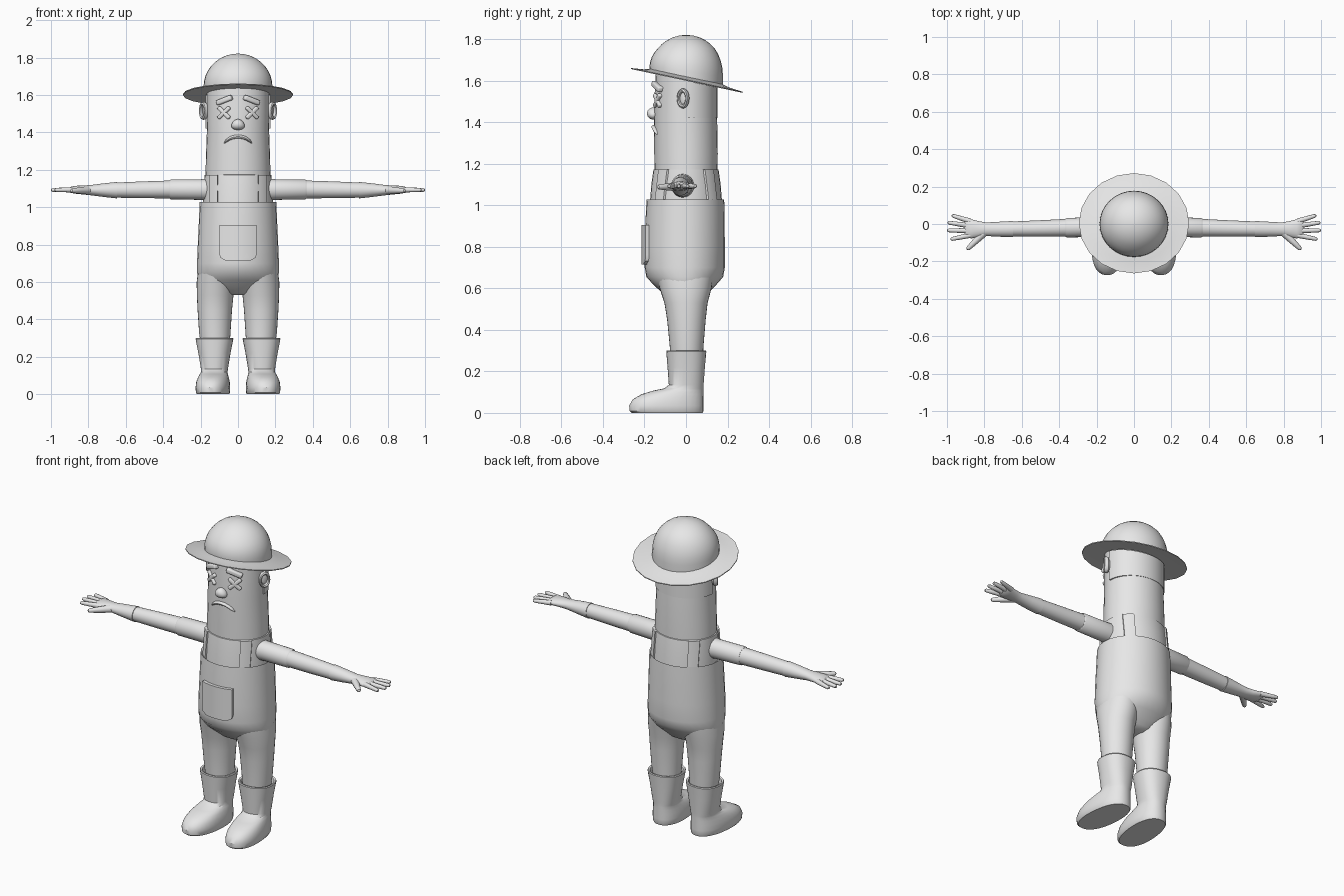
import bpy, bmesh, math
from mathutils import Matrix, Vector

if "Cube" in bpy.data.objects:
    bpy.data.objects.remove(bpy.data.objects["Cube"])

grey = bpy.data.materials.new("grey")
grey.diffuse_color = (0.8, 0.8, 0.8, 1)
grey.use_nodes = True
grey.node_tree.nodes["Principled BSDF"].inputs["Base Color"].default_value = grey.diffuse_color


def finish(name, bm, mirror=False, matrix=None):
    if matrix:
        bm.transform(matrix)
    bmesh.ops.recalc_face_normals(bm, faces=bm.faces)
    me = bpy.data.meshes.new(name)
    bm.to_mesh(me)
    bm.free()
    me.materials.append(grey)
    ob = bpy.data.objects.new(name, me)
    bpy.context.collection.objects.link(ob)
    if mirror:
        ob.modifiers.new("mirror", 'MIRROR').use_mirror_merge = False
    return ob


def power(v, e):
    return math.copysign(abs(v) ** e, v)


def loft(name, rings, segs=32, mirror=False, matrix=None, shape=1.0, caps=True, tilt=None):
    """Skin rings (cx, cy, z, rx, ry); tilt gives a per-ring slope of z over y."""
    bm = bmesh.new()
    loops = []
    for i, (cx, cy, z, rx, ry) in enumerate(rings):
        loop = []
        for k in range(segs):
            a = 2 * math.pi * k / segs
            x = cx + rx * power(math.cos(a), shape)
            y = cy + ry * power(math.sin(a), shape)
            loop.append(bm.verts.new((x, y, z - (tilt[i] * y if tilt else 0))))
        loops.append(loop)
    for a, b in zip(loops, loops[1:]):
        for k in range(segs):
            j = (k + 1) % segs
            bm.faces.new((a[k], a[j], b[j], b[k]))
    if caps:
        bm.faces.new(loops[0])
        bm.faces.new(loops[-1])
    return finish(name, bm, mirror, matrix)


# local x, y, z become world z, y, x (for parts lying along the x axis)
ALONG_X = Matrix(((0, 0, 1, 0), (0, 1, 0, 0), (1, 0, 0, 0), (0, 0, 0, 1)))


def finger(name, p, q, r0, r1):
    p, q = Vector(p), Vector(q)
    d = (q - p).length
    m = Matrix.Translation(p) @ (q - p).to_track_quat('Z', 'Y').to_matrix().to_4x4()
    rings = [(0, 0, 0, r0, r0), (0, 0, d * .5, (r0 + r1) / 2, (r0 + r1) / 2), (0, 0, d - r1, r1, r1),
             (0, 0, d - r1 * .3, r1 * .7, r1 * .7), (0, 0, d, r1 * .15, r1 * .15)]
    loft(name, rings, 12, True, m)


def patch(name, x0, x1, z0, z1, surf, thick, side=-1, corner=0.0, mirror=False, n=12):
    """Plate that follows an elliptical body; corner rounds its lower edge."""
    bm = bmesh.new()
    rows = []
    mid, half = (x0 + x1) / 2, (x1 - x0) / 2
    for i in range(n + 1):
        z = z0 + (z1 - z0) * i / n
        h = half
        if corner and z - z0 < corner:
            h -= corner - math.sqrt(max(0.0, corner ** 2 - (corner - z + z0) ** 2))
        rx, ry, cy = surf(z)
        row = []
        for k in range(n + 1):
            x = mid + h * (2 * k / n - 1)
            row.append(bm.verts.new((x, cy + side * ry * math.sqrt(max(0.0, 1 - (x / rx) ** 2)), z)))
        rows.append(row)
    for a, b in zip(rows, rows[1:]):
        for k in range(n):
            bm.faces.new((a[k], a[k + 1], b[k + 1], b[k]))
    bmesh.ops.recalc_face_normals(bm, faces=bm.faces)
    front = bmesh.ops.extrude_face_region(bm, geom=list(bm.faces))
    for v in [g for g in front['geom'] if isinstance(g, bmesh.types.BMVert)]:
        v.co.y += side * thick
        v.co.x += thick * 0.6 * v.co.x / 0.2
    return finish(name, bm, mirror)


def face_bar(name, x, z, size, roll):
    """Rounded bar laid on the front of the head, mirrored to the other side."""
    y = -0.150 * math.sqrt(1 - (x / 0.167) ** 2)
    yaw = math.atan2(x / 0.167 ** 2, -y / 0.150 ** 2)
    bm = bmesh.new()
    bmesh.ops.create_cube(bm, size=1, matrix=Matrix.Diagonal((*size, 1)))
    bmesh.ops.bevel(bm, geom=list(bm.edges), offset=min(size) * 0.3, segments=3, affect='EDGES', profile=0.5)
    m = Matrix.Translation((x, y, z)) @ Matrix.Rotation(yaw, 4, 'Z') @ Matrix.Rotation(math.radians(roll), 4, 'Y')
    finish(name, bm, True, m)


def ball(name, pos, scale, mirror=False, rot=None, taper=0.0):
    bm = bmesh.new()
    bmesh.ops.create_uvsphere(bm, u_segments=24, v_segments=14, radius=1)
    for v in bm.verts:
        v.co.x *= 1 - taper * v.co.z
    m = Matrix.Translation(pos) @ (rot or Matrix()) @ Matrix.Diagonal((*scale, 1))
    finish(name, bm, mirror, m)


# head, shirt and trouser body
loft("head", [(0, 0, 1.14, .174, .152), (0, 0, 1.25, .172, .153), (0, -.002, 1.42, .166, .152),
              (0, -.003, 1.52, .167, .149), (0, -.002, 1.66, .166, .142)])
loft("shirt", [(0, 0, 1.0, .187, .175), (0, 0, 1.10, .184, .167), (0, 0, 1.172, .179, .157), (0, 0, 1.174, .170, .150)])
loft("trouser_body", [(0, -.003, 1.01, .18, .17), (0, -.003, 1.027, .205, .187), (0, -.004, .95, .208, .190),
                      (0, -.006, .80, .215, .193), (0, -.006, .70, .219, .193), (0, -.006, .655, .219, .185),
                      (0, -.005, .61, .213, .145), (0, -.003, .575, .19, .105), (0, 0, .545, .13, .075),
                      (0, 0, .53, .05, .05)])
loft("trouser_leg", [(.122, .003, .27, .078, .078), (.124, .003, .33, .084, .082), (.124, .002, .45, .092, .093),
                     (.122, 0, .53, .098, .104), (.117, -.002, .60, .104, .125), (.110, -.004, .68, .10, .14)],
     mirror=True)


# overall straps and front pocket
def shirt_surface(z):
    t = (z - 1.02) / 0.155
    return .187 - .008 * t, .174 - .018 * t, 0


for side, label in ((-1, "front_strap"), (1, "back_strap")):
    patch(label, .108, .152, 1.015, 1.172, shirt_surface, .009, side, mirror=True, n=6)
patch("pocket", -.094, .094, .715, .905, lambda z: (.214, .191, -.006), .018, corner=.03)

# boots: foot outline rising into a hollow-topped shaft
toe_out = Matrix.Translation((.126, 0, 0)) @ Matrix.Rotation(math.radians(5), 4, 'Z')


def boot_ring(z, front, back, w):
    return (0, (front + back) / 2, z, w, (back - front) / 2)


loft("boot", [boot_ring(0, -.262, .080, .084), boot_ring(.008, -.272, .084, .089), boot_ring(.035, -.275, .084, .091),
              boot_ring(.065, -.258, .084, .088), boot_ring(.09, -.215, .084, .081), boot_ring(.108, -.155, .084, .074),
              boot_ring(.118, -.105, .084, .070), boot_ring(.135, -.083, .085, .072), boot_ring(.22, -.089, .091, .086),
              boot_ring(.296, -.095, .098, .101), boot_ring(.301, -.092, .095, .098), boot_ring(.298, -.083, .086, .088),
              boot_ring(.27, -.080, .083, .080)],
     mirror=True, matrix=toe_out, shape=.88)

# arms: sleeve, forearm, glove, fingers (rings: z, y, x, half height, half depth)
loft("sleeve", [(1.094, -.015, .10, .062, .060), (1.094, -.016, .20, .055, .053), (1.095, -.02, .36, .053, .052),
                (1.095, -.02, .367, .048, .048)], 24, True, ALONG_X)
loft("forearm", [(1.095, -.02, .34, .048, .048), (1.093, -.024, .50, .045, .044), (1.091, -.027, .66, .040, .040)],
     24, True, ALONG_X)
loft("glove", [(1.091, -.027, .647, .038, .038), (1.091, -.027, .648, .044, .043), (1.091, -.028, .72, .036, .040),
               (1.091, -.028, .79, .027, .036), (1.092, -.028, .83, .024, .043), (1.093, -.026, .87, .021, .051),
               (1.093, -.022, .895, .016, .050), (1.093, -.02, .905, .008, .042)], 24, True, ALONG_X)
for i, (y0, x1, y1) in enumerate(((.015, .975, .046), (-.010, .997, .008), (-.036, 1.0, -.034), (-.060, .982, -.082))):
    finger("finger_%d" % (i + 1), (.875, y0, 1.093), (x1, y1, 1.092), .0145, .010)
finger("thumb", (.80, -.045, 1.09), (.893, -.137, 1.088), .022, .012)

# hair around the back of the head
bm = bmesh.new()
N = 24
grid = []
for z, s, drop in ((1.42, .985, 0), (1.42, 1.035, 0), (1.50, 1.035, 0), (1.60, 1.035, .0326)):
    arc = [math.pi * k / N for k in range(N + 1)]
    grid.append([bm.verts.new((.167 * s * math.cos(a), -.002 + .148 * s * math.sin(a), z - drop * math.sin(a)))
                 for a in arc])
for a, b in zip(grid, grid[1:]):
    for k in range(N):
        bm.faces.new((a[k], a[k + 1], b[k + 1], b[k]))
for k in (0, N):
    inner = bm.verts.new((grid[0][k].co.x, grid[0][k].co.y, 1.60))
    bm.faces.new((grid[0][k], grid[1][k], grid[2][k], grid[3][k], inner))
finish("hair", bm)

# ears: a bowl with a raised rim
ear_turn = Matrix.Rotation(math.radians(-35), 4, 'Z')
ball("ear_bowl", (.172, -.012, 1.515), (.012, .026, .040), True, ear_turn)
bm = bmesh.new()
rim = []
for i in range(24):
    a = 2 * math.pi * i / 24
    ring = []
    for k in range(8):
        b = 2 * math.pi * k / 8
        r = 1 + .27 * math.cos(b)
        ring.append(bm.verts.new((.014 * math.sin(b), .025 * r * math.cos(a), .038 * r * math.sin(a))))
    rim.append(ring)
for i in range(24):
    a, b = rim[i], rim[(i + 1) % 24]
    for k in range(8):
        bm.faces.new((a[k], a[(k + 1) % 8], b[(k + 1) % 8], b[k]))
finish("ear_rim", bm, True, Matrix.Translation((.184, -.014, 1.515)) @ ear_turn)

# face: crossed eyes, brows, nose, frown
for roll in (42, -42):
    face_bar("eye_cross", .074, 1.505, (.088, .026, .021), roll)
face_bar("eyebrow", .072, 1.572, (.092, .036, .028), 20)
ball("nose", (0, -.158, 1.442), (.035, .030, .029), taper=.25)
frown = []
for i in range(17):
    t = i / 8 - 1
    x = .076 * t
    r = .010 * max(.25, 1 - abs(t) ** 12)
    frown.append((1.377 - .034 * abs(t) ** 2.2, -.154 * math.sqrt(1 - (x / .168) ** 2), x, r, r + .003))
loft("mouth", frown, 12, matrix=ALONG_X)

# hat: tilted brim and upright dome
S = .213
loft("hat_brim", [(0, .004, 1.606, .150, .140), (0, .004, 1.600, .295, .268), (0, .004, 1.605, .295, .268),
                  (0, .003, 1.612, .22, .205), (0, .001, 1.622, .176, .172)], 20, tilt=[S] * 5)
dome, slopes = [(0, .001, 1.605, .184, .176), (0, .001, 1.645, .184, .177)], [S, S * .55]
for i in range(1, 10):
    a = math.pi / 2 * i / 9.2
    dome.append((0, .001, 1.645 + .176 * math.sin(a), .184 * math.cos(a), .177 * math.cos(a)))
    slopes.append(S * .5 * max(0, 1 - i / 4))
loft("hat_dome", dome, 32, tilt=slopes)

# smooth shading with crisp edges
for ob in bpy.context.scene.objects:
    ob.select_set(True)
    bpy.context.view_layer.objects.active = ob
bpy.ops.object.shade_smooth_by_angle(angle=math.radians(35))
